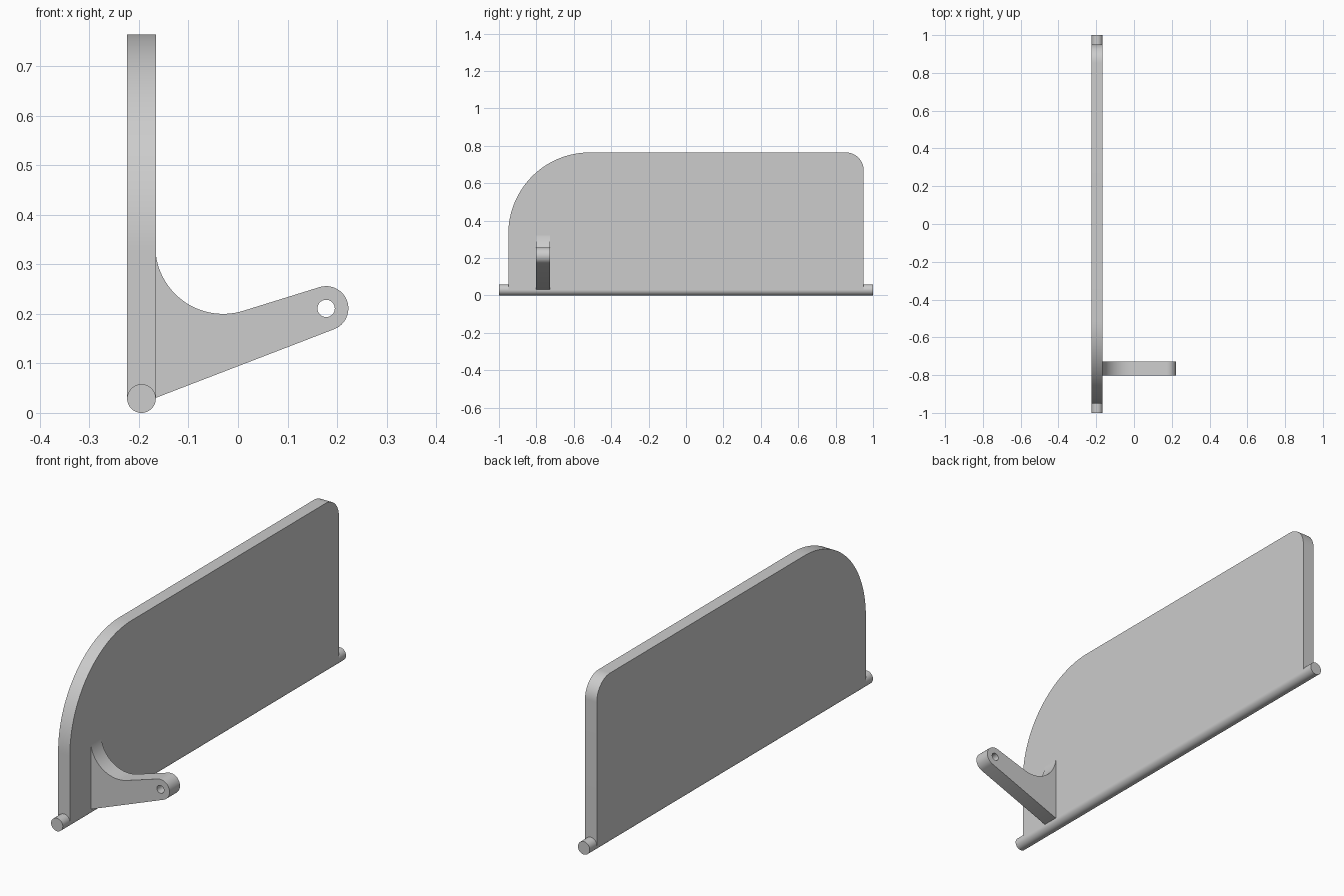
import bpy, bmesh
from math import cos, sin, radians, pi
from mathutils import Vector, Matrix

cube = bpy.data.objects.get("Cube")
if cube:
    bpy.data.objects.remove(cube, do_unlink=True)

grey = bpy.data.materials.new("plain grey")
grey.use_nodes = True
colour = (0.604, 0.604, 0.604, 1)
grey.diffuse_color = colour
grey.node_tree.nodes["Principled BSDF"].inputs["Base Color"].default_value = colour


def arc(cx, cz, r, start, end, steps=24):
    """Points along a circular arc, angles in degrees."""
    angles = [radians(start + (end - start) * i / steps) for i in range(steps + 1)]
    return [(cx + r * cos(a), cz + r * sin(a)) for a in angles]


def finish(name, bm):
    bmesh.ops.recalc_face_normals(bm, faces=bm.faces)
    mesh = bpy.data.meshes.new(name)
    bm.to_mesh(mesh)
    bm.free()
    mesh.materials.append(grey)
    obj = bpy.data.objects.new(name, mesh)
    bpy.context.collection.objects.link(obj)
    bpy.ops.object.select_all(action='DESELECT')
    obj.select_set(True)
    bpy.context.view_layer.objects.active = obj
    bpy.ops.object.shade_smooth_by_angle(angle=radians(30))
    return obj


def extrude_profile(name, loops, place, depth):
    """Fill the outline (later loops are holes) and extrude it by depth."""
    bm = bmesh.new()
    for loop in loops:
        verts = [bm.verts.new(place(u, z)) for u, z in loop]
        for a, b in zip(verts, verts[1:] + verts[:1]):
            bm.edges.new((a, b))
    bmesh.ops.triangle_fill(bm, use_beauty=True, edges=bm.edges[:],
                            normal=Vector(depth).normalized())
    result = bmesh.ops.extrude_face_region(bm, geom=bm.faces[:],
                                           use_keep_orig=True)
    moved = [g for g in result["geom"] if isinstance(g, bmesh.types.BMVert)]
    bmesh.ops.translate(bm, verts=moved, vec=depth)
    return finish(name, bm)


RADIUS = 0.029
ROD_X = -0.195
HALF = 0.95
TOP = 0.764

# Upright plate with one large and one small rounded corner
big, small = 0.435, 0.095
outline = [(-HALF, RADIUS), (HALF, RADIUS)]
outline += arc(HALF - small, TOP - small, small, 0, 90, 16)
outline += arc(-HALF + big, TOP - big, big, 90, 180, 40)
extrude_profile("flap_plate", [outline],
                lambda y, z: (ROD_X - RADIUS, y, z), (2 * RADIUS, 0, 0))

# Hinge rod along the lower edge
bm = bmesh.new()
bmesh.ops.create_cone(bm, cap_ends=True, segments=48, radius1=RADIUS, radius2=RADIUS,
                      depth=2, matrix=Matrix.Translation((ROD_X, 0, RADIUS))
                      @ Matrix.Rotation(pi / 2, 4, 'X'))
finish("hinge_rod", bm)

# Lever arm with a rounded end, a pin hole and a curved fillet to the plate
end = (0.178, 0.211)
outline = [(-0.18, 0.03), (-0.167, 0.03)]
outline += arc(*end, 0.045, -69, 107)
outline += arc(-0.03, 0.337, 0.137, -73, -180, 32)
outline += [(-0.18, 0.337)]
hole = arc(*end, 0.0175, 0, 360, 32)[:-1]
extrude_profile("lever_arm", [outline, hole],
                lambda x, z: (x, -0.802, z), (0, 0.074, 0))
